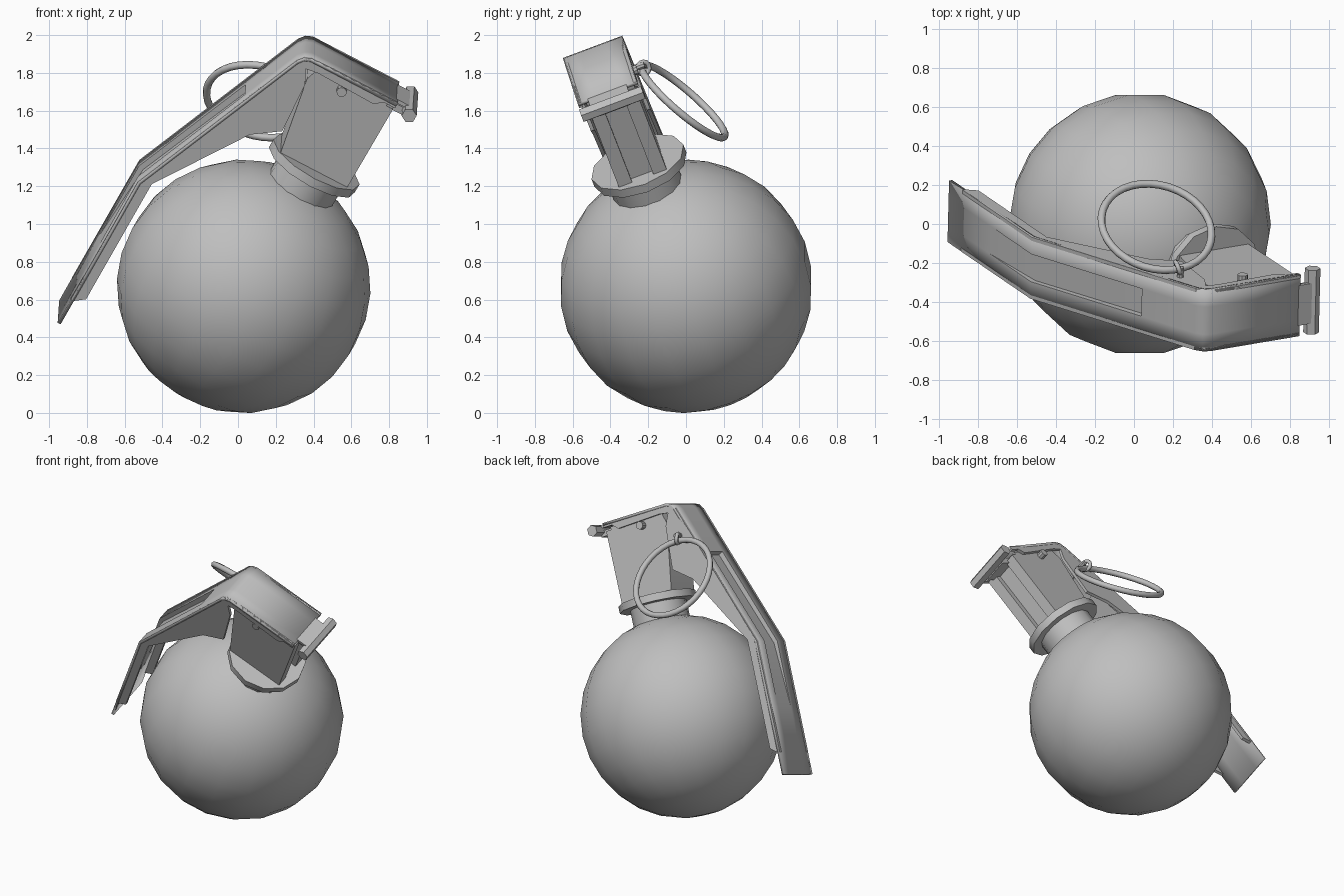
import bpy, bmesh, math
from mathutils import Matrix, Vector

if "Cube" in bpy.data.objects:
    bpy.data.objects.remove(bpy.data.objects["Cube"])

metal = bpy.data.materials.new("grey metal")
metal.diffuse_color = (0.52, 0.52, 0.52, 1)
metal.use_nodes = True
metal.node_tree.nodes["Principled BSDF"].inputs["Base Color"].default_value = metal.diffuse_color

# Tilted frame centred on the ball: U along the lever top, W across it, D up the neck
CENTRE = Vector((0.03, 0, 0.67))
D = Vector((0.48, -0.32, 0.82)).normalized()
W = Vector((0.03, 0.93, 0.36))
W = (W - D * W.dot(D)).normalized()
U = W.cross(D)
FRAME = Matrix.Translation(CENTRE) @ Matrix((U, W, D)).transposed().to_4x4()


def finish(name, bm, matrix=FRAME, angle=35):
    bmesh.ops.remove_doubles(bm, verts=bm.verts, dist=0.0001)
    bmesh.ops.recalc_face_normals(bm, faces=bm.faces)
    bm.transform(matrix)
    mesh = bpy.data.meshes.new(name)
    bm.to_mesh(mesh)
    bm.free()
    mesh.materials.append(metal)
    ob = bpy.data.objects.new(name, mesh)
    bpy.context.collection.objects.link(ob)
    bpy.ops.object.select_all(action='DESELECT')
    ob.select_set(True)
    bpy.context.view_layer.objects.active = ob
    bpy.ops.object.shade_smooth_by_angle(angle=math.radians(angle))
    return ob


def prism(name, pts, w0, w1):
    """Profile in U and D, extruded across W."""
    bm = bmesh.new()
    face = bm.faces.new([bm.verts.new((u, w0, d)) for u, d in pts])
    out = bmesh.ops.extrude_face_region(bm, geom=[face])
    moved = [v for v in out['geom'] if isinstance(v, bmesh.types.BMVert)]
    bmesh.ops.translate(bm, verts=moved, vec=(0, w1 - w0, 0))
    return finish(name, bm)


def box(name, u0, u1, w0, w1, d0, d1):
    return prism(name, [(u0, d0), (u1, d0), (u1, d1), (u0, d1)], w0, w1)


def rod(name, centre, radius, length, sides, across=False):
    bm = bmesh.new()
    bmesh.ops.create_cone(bm, cap_ends=True, segments=sides, radius1=radius,
                          radius2=radius, depth=length)
    if across:
        bm.transform(Matrix.Rotation(math.pi / 2, 4, 'X'))
    bm.transform(Matrix.Translation(centre))
    return finish(name, bm)


def torus(name, centre, normal, major, minor, n, m):
    bm = bmesh.new()
    rows = []
    for i in range(n):
        a = math.tau * i / n
        row = []
        for j in range(m):
            b = math.tau * j / m
            r = major + minor * math.cos(b)
            row.append(bm.verts.new((r * math.cos(a), r * math.sin(a), minor * math.sin(b))))
        rows.append(row)
    for i in range(n):
        for j in range(m):
            k, l = (i + 1) % n, (j + 1) % m
            bm.faces.new((rows[i][j], rows[k][j], rows[k][l], rows[i][l]))
    turn = Vector(normal).to_track_quat('Z', 'Y').to_matrix().to_4x4()
    return finish(name, bm, Matrix.Translation(centre) @ turn, 70)


# Round body
bm = bmesh.new()
bmesh.ops.create_uvsphere(bm, u_segments=20, v_segments=14, radius=0.672)
finish("ball", bm)

# Neck and collar
rod("neck", (0, 0, 0.64), 0.19, 0.28, 14)
rod("collar", (0, 0, 0.78), 0.26, 0.05, 12)

# Fuse housing with two rails on its outer end
prism("fuse_housing", [(-0.21, 0.79), (0.15, 0.79), (0.15, 1.33), (-0.26, 1.33), (-0.29, 1.24)],
      -0.135, 0.135)
for side in (-1, 1):
    a, b = sorted((side * 0.06, side * 0.135))
    box("housing_rail", 0.14, 0.19, a, b, 0.79, 1.31)

# Lever plate: (U, D, inward direction, groove depth) along its bent path
HALF, GROOVE, MID = 0.168, 0.075, -0.01
slope = Vector((0.93, -0.37))
flat = Vector((1, 0))
bend = Vector((0.97, -0.2))
path = [(-0.79, -0.60, flat, 0), (-0.795, -0.14, flat, 0), (-0.80, 0.305, bend, 0.03),
        (-0.527, 0.985, slope, 0.035), (-0.527, 0.985, slope, 0),
        (-0.395, 1.315, slope, 0), (-0.367, 1.35, slope, 0), (-0.33, 1.365, slope, 0),
        (0.19, 1.365, slope, 0)]
bm = bmesh.new()
rows = []
for u, d, inward, depth in path:
    row = []
    for w, sunk in ((-HALF, 0), (-GROOVE, 0), (-GROOVE, 1), (GROOVE, 1), (GROOVE, 0), (HALF, 0)):
        p = Vector((u, d)) + inward * depth * sunk
        row.append(bm.verts.new((p.x, w + MID, p.y)))
    rows.append(row)
for r, s in zip(rows, rows[1:]):
    for j in range(5):
        bm.faces.new((r[j], r[j + 1], s[j + 1], s[j]))
bmesh.ops.remove_doubles(bm, verts=bm.verts, dist=0.0001)
bmesh.ops.dissolve_degenerate(bm, edges=bm.edges, dist=0.0001)
bmesh.ops.recalc_face_normals(bm, faces=bm.faces)
# Make the plate face outward so its thickness grows inward
top = max(bm.faces, key=lambda f: f.calc_center_median().z)
if top.normal.z < 0:
    bmesh.ops.reverse_faces(bm, faces=bm.faces)
plate = finish("lever_plate", bm)
solid = plate.modifiers.new("thickness", 'SOLIDIFY')
solid.thickness = 0.018
solid.offset = -1

# Folded side walls of the lever, notched beside the top bend
wall = [(0.19, 1.365), (-0.33, 1.365), (-0.367, 1.35), (-0.395, 1.315), (-0.80, 0.305),
        (-0.793, -0.45), (-0.775, -0.45), (-0.722, -0.41), (-0.73, 0.33), (-0.41, 0.83),
        (-0.27, 0.93), (-0.29, 1.22), (-0.33, 1.30), (-0.26, 1.31), (0.08, 1.30),
        (0.12, 1.335), (0.19, 1.335)]
prism("lever_wall_front", wall, MID - HALF, MID - HALF + 0.02)
prism("lever_wall_back", wall, MID + HALF - 0.02, MID + HALF)

# Hinge at the end of the lever
rod("hinge_pin", (0.275, -0.005, 1.335), 0.04, 0.35, 6, True)
box("hinge_tongue", 0.18, 0.275, -0.12, 0.10, 1.345, 1.365)
box("hinge_bracket", 0.13, 0.27, -0.09, 0.08, 1.29, 1.33)

# Pins through the housing
rod("cross_pin", (-0.10, 0, 1.275), 0.027, 0.35, 10, True)
rod("pull_pin", (-0.385, 0.03, 1.13), 0.018, 0.36, 8, True)

# Pull ring and the small loop that holds it
torus("pull_ring", (0.115, -0.015, 1.65), (0.2, 0.64, 0.74), 0.288, 0.02, 36, 8)
torus("pin_loop", (0.225, -0.225, 1.825), (0.92, 0.35, -0.05), 0.033, 0.013, 12, 6)
